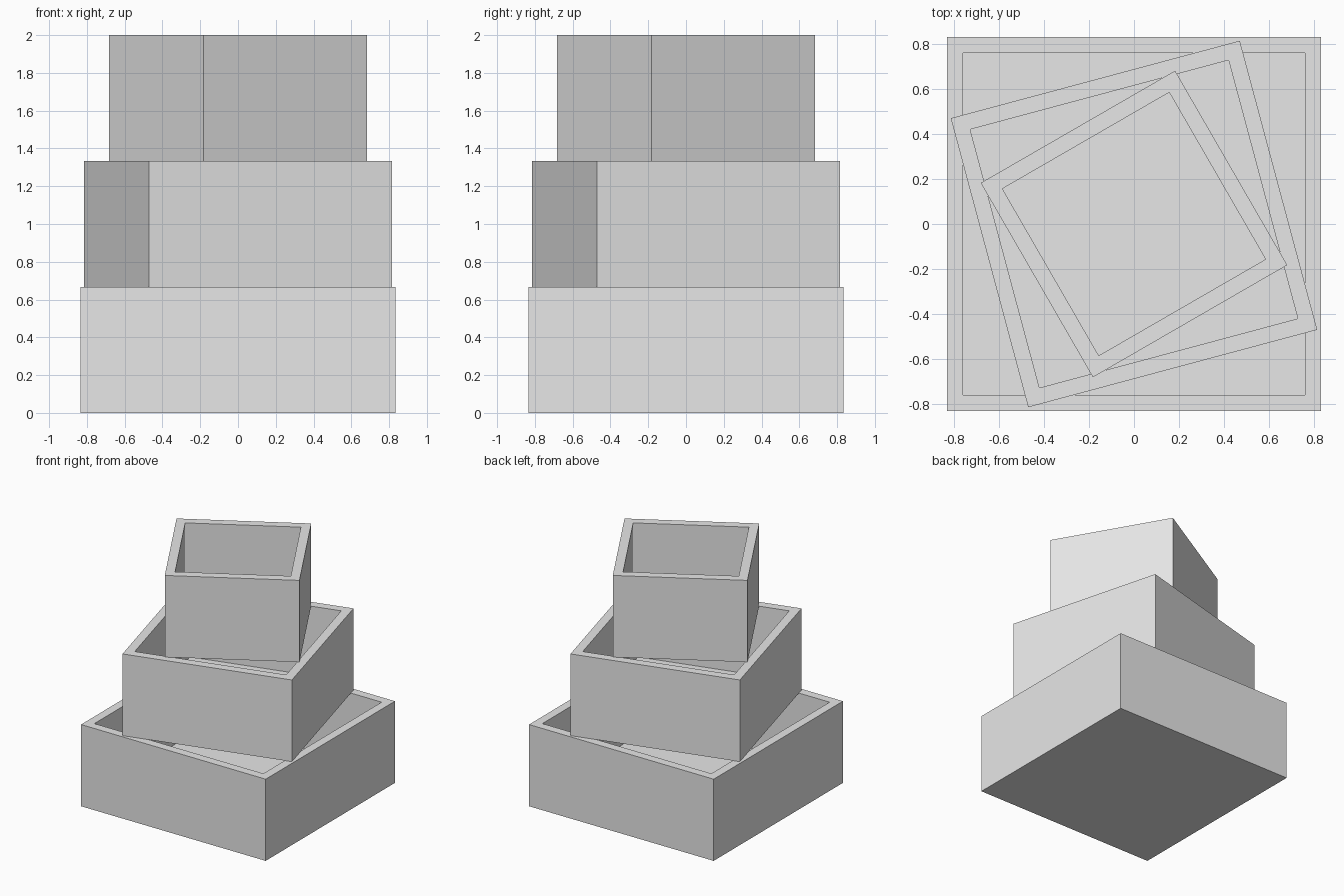
import bpy, bmesh
from math import radians
from mathutils import Matrix

cube = bpy.data.objects.get("Cube")
if cube:
    bpy.data.objects.remove(cube, do_unlink=True)

HEIGHT = 2 / 3
WALL = 0.1

# Single grey material
grey = bpy.data.materials.new("light_grey")
grey.use_nodes = True
grey.diffuse_color = (0.8, 0.8, 0.8, 1)
grey.node_tree.nodes["Principled BSDF"].inputs["Base Color"].default_value = (0.8, 0.8, 0.8, 1)


def open_box(name, width, base, angle):
    """Square open-topped box: inset the top face, then sink it to the floor."""
    bm = bmesh.new()
    bmesh.ops.create_cube(bm, size=1, matrix=Matrix.Diagonal((width, width, HEIGHT, 1)))
    bm.normal_update()
    top = max(bm.faces, key=lambda f: f.calc_center_median().z)
    bmesh.ops.inset_region(bm, faces=[top], thickness=WALL)
    floor = bmesh.ops.extrude_discrete_faces(bm, faces=[top])["faces"][0]
    bmesh.ops.translate(bm, verts=floor.verts, vec=(0, 0, WALL - HEIGHT))
    bmesh.ops.recalc_face_normals(bm, faces=bm.faces)
    mesh = bpy.data.meshes.new(name)
    bm.to_mesh(mesh)
    bm.free()
    mesh.materials.append(grey)
    obj = bpy.data.objects.new(name, mesh)
    obj.location.z = base + HEIGHT / 2
    obj.rotation_euler.z = radians(angle)
    bpy.context.collection.objects.link(obj)


# Three stacked boxes, each smaller and twisted further
for i, name in enumerate(("bottom_box", "middle_box", "top_box")):
    open_box(name, (5 - i) / 3, i * HEIGHT, 15 * i)
